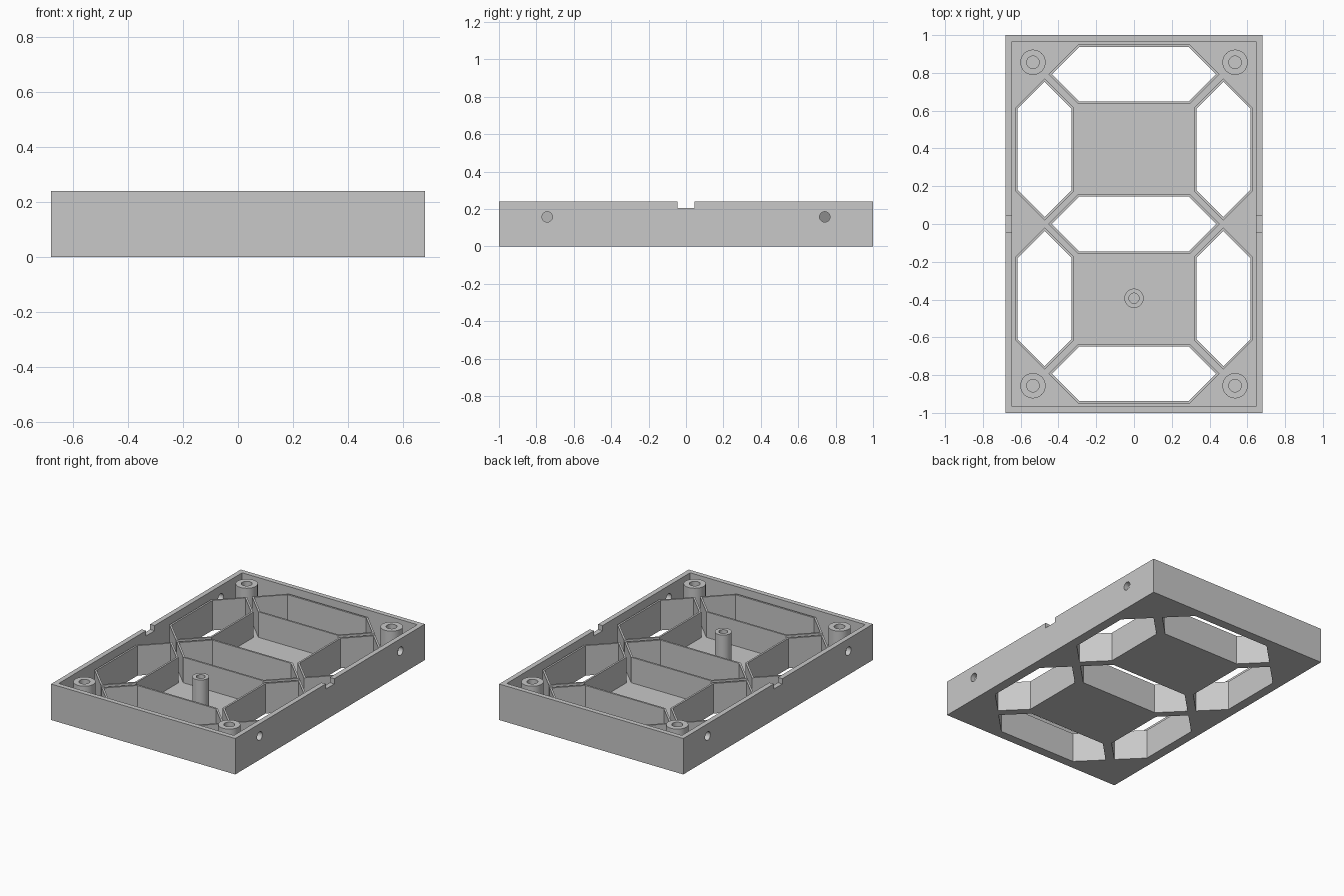
import bpy, bmesh
from math import cos, sin, pi, radians
from mathutils import Matrix, Vector

if "Cube" in bpy.data.objects:
    bpy.data.objects.remove(bpy.data.objects["Cube"])

W, L, H = 1.36, 2.0, 0.24      # overall size
WALL, FLOOR = 0.033, 0.03      # shell thickness
RIB, RIB_TOP = 0.0125, 0.2     # thin walls round the openings

grey = bpy.data.materials.new("plain grey")
grey.use_nodes = True
grey.diffuse_color = (0.58, 0.58, 0.58, 1)
grey.node_tree.nodes["Principled BSDF"].inputs["Base Color"].default_value = grey.diffuse_color


def make(name, bm):
    bmesh.ops.recalc_face_normals(bm, faces=bm.faces)
    mesh = bpy.data.meshes.new(name)
    bm.to_mesh(mesh)
    bm.free()
    mesh.materials.append(grey)
    ob = bpy.data.objects.new(name, mesh)
    bpy.context.collection.objects.link(ob)
    return ob


def box(name, size, centre):
    bm = bmesh.new()
    bmesh.ops.create_cube(bm, size=1, matrix=Matrix.Translation(centre) @ Matrix.Diagonal((*size, 1)))
    return make(name, bm)


def prism(name, outline, z0, z1):
    bm = bmesh.new()
    face = bm.faces.new([bm.verts.new((x, y, z0)) for x, y in outline])
    new = bmesh.ops.extrude_face_region(bm, geom=[face])["geom"]
    bmesh.ops.translate(bm, vec=(0, 0, z1 - z0), verts=[v for v in new if isinstance(v, bmesh.types.BMVert)])
    return make(name, bm)


def tube(name, outer, inner, z0, z1):
    """Closed ring between two outlines with the same number of points."""
    bm = bmesh.new()
    loops = [[bm.verts.new((x, y, z)) for x, y in pts]
             for pts, z in ((outer, z0), (outer, z1), (inner, z1), (inner, z0))]
    n = len(outer)
    for k in range(4):
        a, b = loops[k], loops[(k + 1) % 4]
        for i in range(n):
            j = (i + 1) % n
            bm.faces.new((a[i], a[j], b[j], b[i]))
    return make(name, bm)


def hexagon(centre, flat, half, turned, grow=0.0):
    """Long hexagon with 45 degree ends; grow offsets every side outwards."""
    f, h = flat + grow * (2 ** 0.5 - 1), half + grow
    pts = [(f + h, 0), (f, h), (-f, h), (-f - h, 0), (-f, -h), (f, -h)]
    if turned:
        pts = [(-y, x) for x, y in pts]
    return [(x + centre[0], y + centre[1]) for x, y in pts]


def circle(centre, r, n=40):
    return [(centre[0] + r * cos(2 * pi * i / n), centre[1] + r * sin(2 * pi * i / n)) for i in range(n)]


def cut(target, cutters):
    for c in cutters:
        c.hide_render = True
        mod = target.modifiers.new("cut", "BOOLEAN")
        mod.operation, mod.solver, mod.object = "DIFFERENCE", "EXACT", c
    deps = bpy.context.evaluated_depsgraph_get()
    mesh = bpy.data.meshes.new_from_object(target.evaluated_get(deps))
    target.modifiers.clear()
    target.data = mesh
    for c in cutters:
        bpy.data.objects.remove(c)


# Six floor openings: three across, four along the sides
openings = [((0, y), 0.29, 0.145, False) for y in (-0.793, 0, 0.793)]
openings += [((sx * 0.473, sy * 0.395), 0.215, 0.143, True) for sx in (-1, 1) for sy in (-1, 1)]

# Tray shell with cable notches and side screw holes
tray = box("tray", (W, L, H), (0, 0, H / 2))
cutters = [box("cavity", (W - 2 * WALL, L - 2 * WALL, H), (0, 0, FLOOR + H / 2)),
           box("notch", (W * 1.2, 0.09, 0.1), (0, 0, 0.205 + 0.05))]
for spec in openings:
    cutters.append(prism("shaft", hexagon(*spec), -0.1, 0.1))
for y in (-0.742, 0.742):
    bm = bmesh.new()
    bmesh.ops.create_cone(bm, cap_ends=True, segments=32, radius1=0.028, radius2=0.028, depth=W * 1.2,
                          matrix=Matrix.Translation((0, y, 0.158)) @ Matrix.Rotation(pi / 2, 4, "Y"))
    cutters.append(make("side_hole", bm))
cut(tray, cutters)

# Thin walls around the openings
for spec in openings:
    tube("opening_wall", hexagon(*spec, grow=RIB), hexagon(*spec), FLOOR, RIB_TOP)

# Hollow screw posts
posts = [tube("corner_post", circle(c, 0.067), circle(c, 0.033), FLOOR, H)
         for c in [(sx * 0.535, sy * 0.856) for sx in (-1, 1) for sy in (-1, 1)]]
posts.append(tube("centre_post", circle((0, -0.393), 0.051), circle((0, -0.393), 0.027), FLOOR, H))

# Round parts smooth, edges sharp
bpy.ops.object.select_all(action="DESELECT")
for ob in posts + [tray]:
    ob.select_set(True)
bpy.context.view_layer.objects.active = tray
bpy.ops.object.shade_smooth_by_angle(angle=radians(30))
